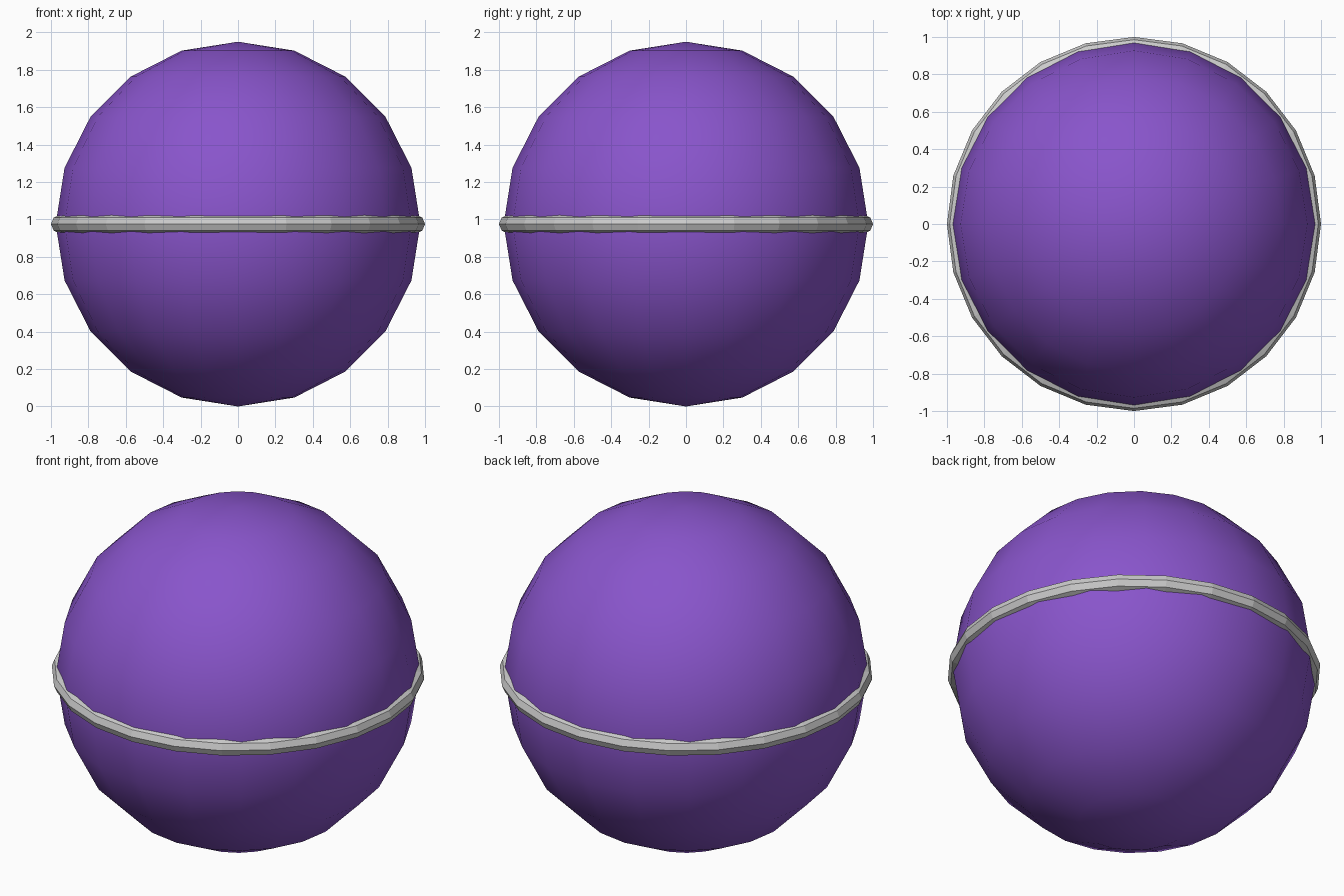
import bpy

if "Cube" in bpy.data.objects:
    bpy.data.objects.remove(bpy.data.objects["Cube"])

R = 0.975  # ball radius, also the height of its centre

# Smooth purple ball
bpy.ops.mesh.primitive_uv_sphere_add(segments=20, ring_count=10, radius=R, location=(0, 0, R))
ball = bpy.context.object
ball.name = "ball"
bpy.ops.object.shade_smooth()
purple = bpy.data.materials.new("purple")
purple.diffuse_color = (0.25, 0.09, 0.6, 1)
purple.use_nodes = True
purple.node_tree.nodes["Principled BSDF"].inputs["Base Color"].default_value = purple.diffuse_color
ball.data.materials.append(purple)

# Faceted grey band around the equator
bpy.ops.mesh.primitive_torus_add(major_segments=24, minor_segments=8,
                                 major_radius=0.95, minor_radius=0.05, location=(0, 0, R))
band = bpy.context.object
band.name = "equator_band"
bpy.ops.object.shade_flat()
